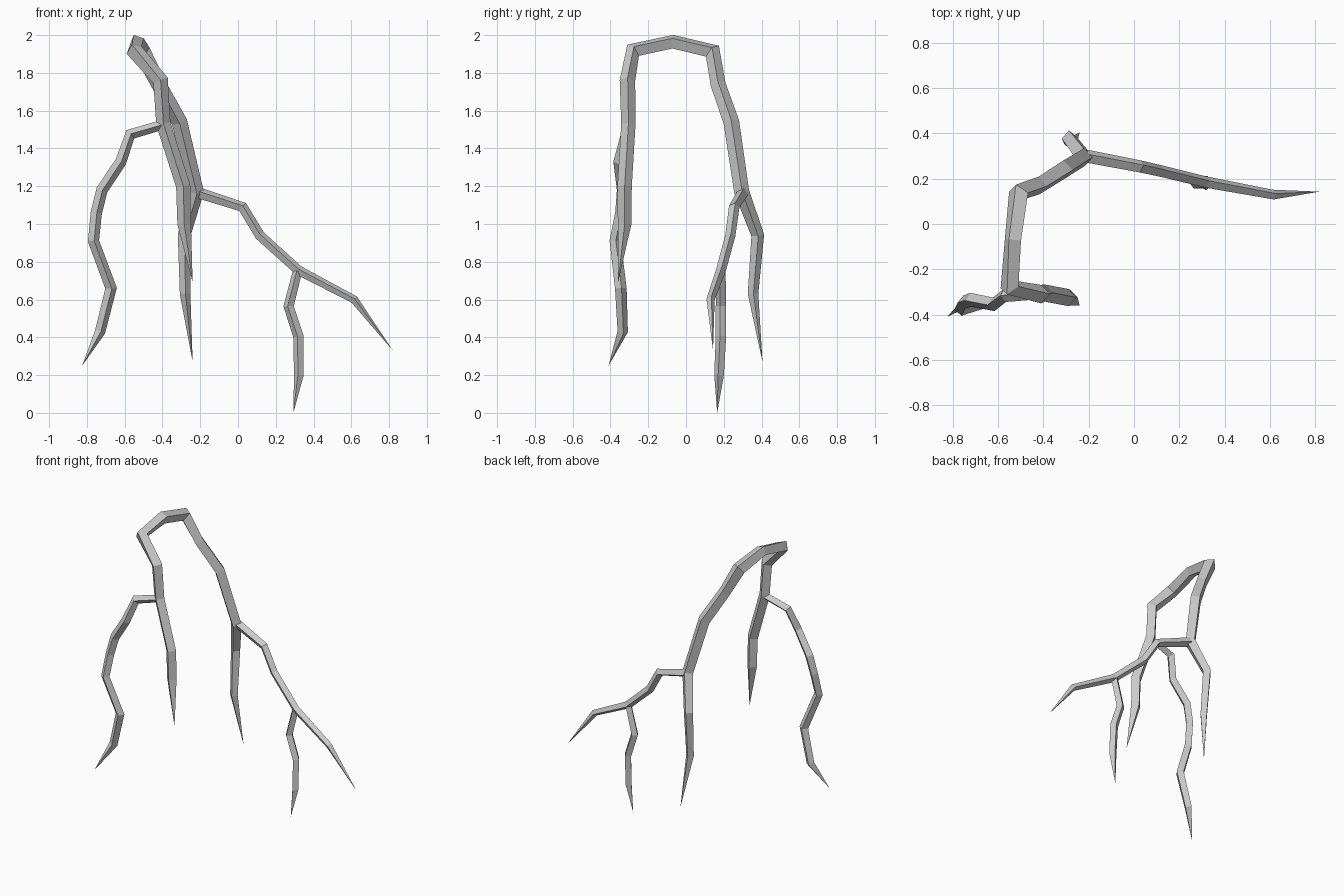
import bpy, bmesh, math
from mathutils import Vector, Matrix


def root(name, pts, side, twist=0):
    """Sweep a four-sided section along (x, y, z, radius); radius 0 makes a point."""
    bm = bmesh.new()
    P = [Vector(p[:3]) for p in pts]
    side = Vector(side)
    rings = []
    for i, p in enumerate(P):
        t = Vector()
        if i > 0:
            t += (p - P[i - 1]).normalized()
        if i < len(P) - 1:
            t += (P[i + 1] - p).normalized()
        t.normalize()
        side = (side - t * side.dot(t)).normalized()
        r = pts[i][3]
        if r == 0:
            rings.append([bm.verts.new(p)])
            continue
        ring = []
        for k in range(4):
            rot = Matrix.Rotation(math.radians(twist + 90 * k), 3, t)
            ring.append(bm.verts.new(p + rot @ side * r))
        rings.append(ring)
    for a, b in zip(rings, rings[1:]):
        for k in range(4):
            j = (k + 1) % 4
            if len(a) == 1:
                bm.faces.new((a[0], b[j], b[k]))
            elif len(b) == 1:
                bm.faces.new((a[k], a[j], b[0]))
            else:
                bm.faces.new((a[k], a[j], b[j], b[k]))
    for ring in (rings[0], rings[-1]):
        if len(ring) == 4:
            bm.faces.new(ring)
    bmesh.ops.recalc_face_normals(bm, faces=bm.faces)
    mesh = bpy.data.meshes.new(name)
    bm.to_mesh(mesh)
    bm.free()
    ob = bpy.data.objects.new(name, mesh)
    bpy.context.collection.objects.link(ob)
    return ob


# main arch, from the front tip over the top to the back tip
root("main_root_arch", [
    (-0.24, -0.36, 0.69, 0),
    (-0.285, -0.325, 1.00, 0.036),
    (-0.29, -0.325, 1.20, 0.038),
    (-0.395, -0.305, 1.53, 0.038),
    (-0.41, -0.31, 1.76, 0.041),
    (-0.55, -0.28, 1.92, 0.044),
    (-0.535, -0.07, 1.965, 0.04),
    (-0.51, 0.14, 1.915, 0.046),
    (-0.42, 0.17, 1.74, 0.04),
    (-0.31, 0.24, 1.54, 0.042),
    (-0.22, 0.295, 1.17, 0.04),
    (-0.285, 0.38, 0.94, 0.034),
    (-0.28, 0.355, 0.63, 0.028),
    (-0.24, 0.405, 0.27, 0),
], (1, 0, 0))

# front side branch
root("left_branch", [
    (-0.40, -0.305, 1.525, 0.026),
    (-0.57, -0.315, 1.475, 0.030),
    (-0.62, -0.355, 1.33, 0.030),
    (-0.72, -0.335, 1.18, 0.031),
    (-0.75, -0.345, 1.06, 0.030),
    (-0.765, -0.375, 0.91, 0.030),
    (-0.672, -0.345, 0.66, 0.031),
    (-0.73, -0.335, 0.43, 0.028),
    (-0.825, -0.41, 0.25, 0),
], (0, 1, 0))

# long branch reaching out to the right
root("right_branch", [
    (-0.21, 0.30, 1.165, 0.03),
    (0.025, 0.255, 1.09, 0.028),
    (0.115, 0.235, 0.94, 0.027),
    (0.32, 0.185, 0.755, 0.026),
    (0.615, 0.13, 0.60, 0.022),
    (0.82, 0.143, 0.33, 0),
], (0, 1, 0), -15)

# rootlet hanging from the long branch
root("hanging_rootlet", [
    (0.315, 0.185, 0.75, 0.025),
    (0.268, 0.185, 0.565, 0.028),
    (0.32, 0.185, 0.405, 0.028),
    (0.322, 0.175, 0.20, 0.026),
    (0.293, 0.165, 0.0, 0),
], (1, 0, 0), 10)
